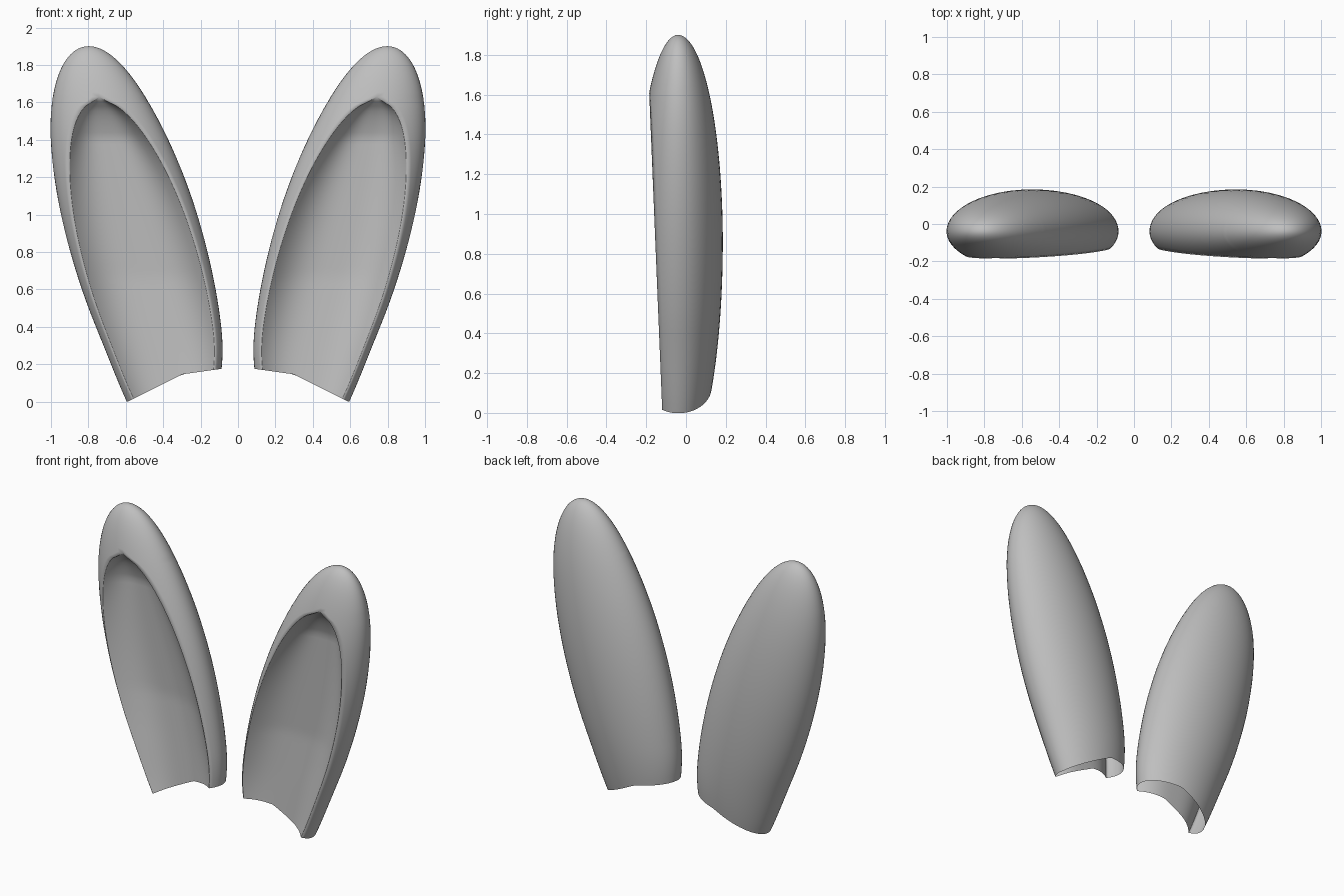
import bpy
import bmesh
import math

cube = bpy.data.objects.get("Cube")
if cube:
    bpy.data.objects.remove(cube, do_unlink=True)

RINGS, BACK, FLOOR = 64, 40, 28
TOP, MID, LOWER_REACH = 1.9, 0.86, 1.12
AXIS_Y = -0.04

# One plain grey for both ears
grey = bpy.data.materials.new("soft_grey")
grey.use_nodes = True
colour = (0.52, 0.52, 0.52, 1)
grey.diffuse_color = colour
grey.node_tree.nodes["Principled BSDF"].inputs["Base Color"].default_value = colour


def base_height(x):
    """Slanted, bent lower edge of the ear."""
    if x < 0.3:
        return 0.175 - 0.14 * max(x - 0.09, 0)
    return max(0.0, 0.145 - 0.5 * (x - 0.3))


def axis_x(z):
    """Outward-leaning axis, flared at the foot and bent in at the tip."""
    flare = 0.04 * max(0, 1 - z / 0.4) ** 2
    bend = 0.02 * max(0, (z - 1.4) / 0.5) ** 2
    return 0.32 + 0.262 * z + flare - bend


def section_point(z, j):
    """Point j of the closed section at height z: round back, then hollow front."""
    reach = TOP - MID if z > MID else LOWER_REACH
    q = math.sqrt(max(0, 1 - ((z - MID) / reach) ** 2))
    half, back, front = 0.3675 * q, 0.225 * q, 0.21 * q
    centre = axis_x(z)
    plane = -0.119 - 0.041 * z
    sine = max(-1, (plane - AXIS_Y) / front) if front > 0.0001 else -1
    start = math.asin(sine)
    if j <= BACK:
        angle = start + (math.pi - 2 * start) * j / BACK
        rise = math.sin(angle)
        return centre + half * math.cos(angle), AXIS_Y + rise * (back if rise > 0 else front)
    # Shallow bowl between the rims, fading out at the foot and the tip
    s = -math.cos(math.pi * (j - BACK) / FLOOR)
    width = half * math.cos(start)
    depth = 0.12 * min(1, 0.52 + 0.72 * z) * min(1, width / 0.2)
    return centre + width * s, AXIS_Y + front * sine + depth * (1 - abs(s) ** 3)


def make_ear(name, side):
    bm = bmesh.new()
    rings = []
    for i in range(RINGS + 1):
        u = math.sin(math.pi / 2 * i / RINGS)
        ring = []
        for j in range(BACK + FLOOR):
            z = u * TOP
            for _ in range(30):
                low = base_height(section_point(z, j)[0])
                z = 0.5 * z + 0.5 * (low + u * (TOP - low))
            x, y = section_point(z, j)
            ring.append(bm.verts.new((side * x, y, z)))
        rings.append(ring)
    for lower, upper in zip(rings, rings[1:]):
        for j in range(len(lower)):
            k = (j + 1) % len(lower)
            bm.faces.new((lower[j], lower[k], upper[k], upper[j]))
    bmesh.ops.remove_doubles(bm, verts=bm.verts, dist=0.0005)
    bmesh.ops.recalc_face_normals(bm, faces=bm.faces)
    for face in bm.faces:
        face.smooth = True
    mesh = bpy.data.meshes.new(name)
    bm.to_mesh(mesh)
    bm.free()
    mesh.materials.append(grey)
    bpy.context.collection.objects.link(bpy.data.objects.new(name, mesh))


make_ear("left_ear", 1)
make_ear("right_ear", -1)
